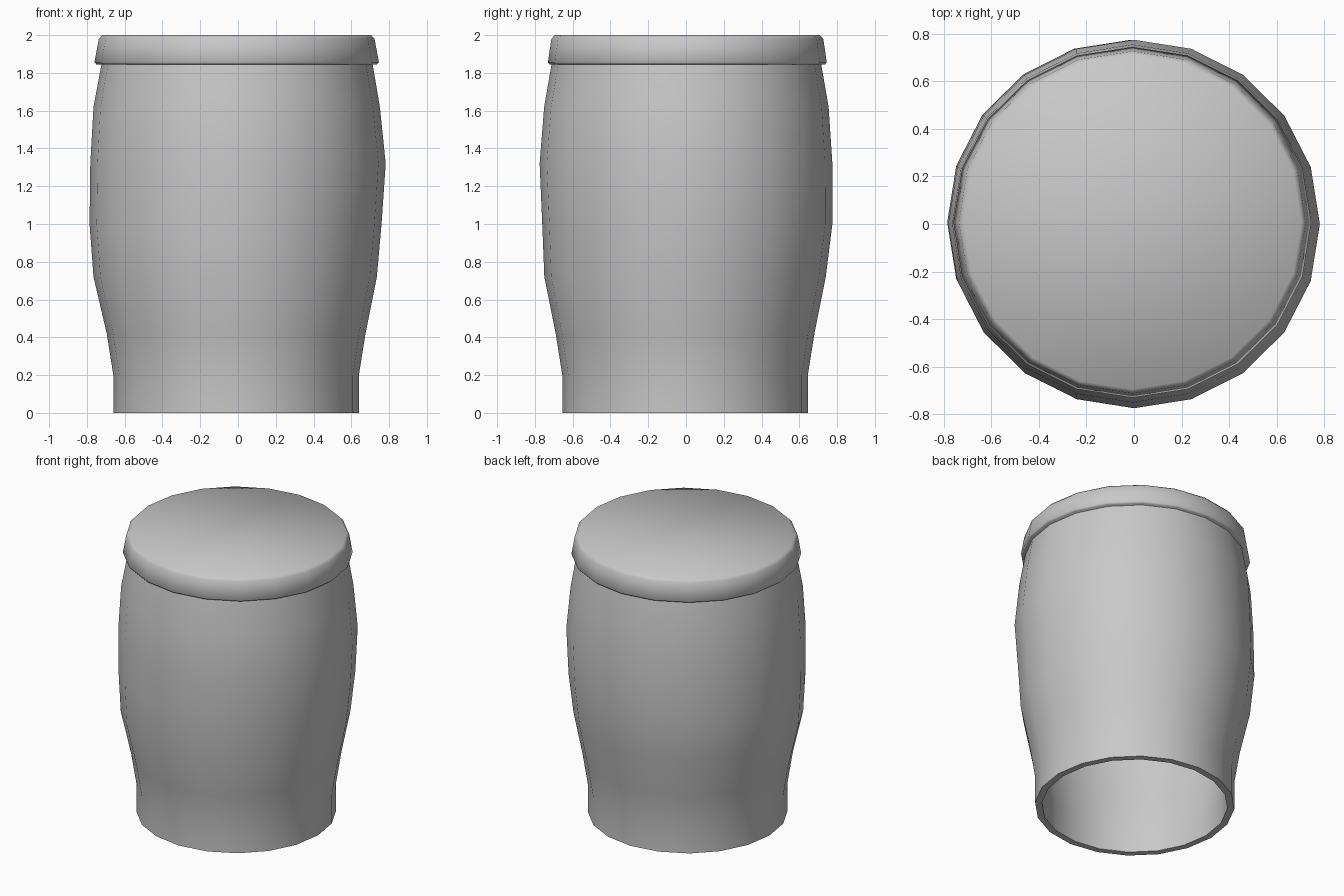
import bpy, bmesh, math

SIDES = 20
WALL = 0.045

cube = bpy.data.objects.get("Cube")
if cube:
    bpy.data.objects.remove(cube, do_unlink=True)

grey = bpy.data.materials.new("plain_grey")
grey.use_nodes = True
grey.diffuse_color = (0.58, 0.58, 0.58, 1)
grey.node_tree.nodes["Principled BSDF"].inputs["Base Color"].default_value = (0.58, 0.58, 0.58, 1)


def ring(bm, z, cx, cy, rx, ry):
    step = 2 * math.pi / SIDES
    return [bm.verts.new((cx + rx * math.cos(i * step), cy + ry * math.sin(i * step), z))
            for i in range(SIDES)]


def loft(name, sections, cap_ends):
    """Join slightly off-centre rings (z, centre x, centre y, radius x, radius y)."""
    bm = bmesh.new()
    rings = [ring(bm, *s) for s in sections]
    for a, b in zip(rings, rings[1:]):
        for i in range(SIDES):
            j = (i + 1) % SIDES
            bm.faces.new((a[i], a[j], b[j], b[i]))
    if cap_ends:
        bm.faces.new(rings[0])
        bm.faces.new(rings[-1])
    bmesh.ops.recalc_face_normals(bm, faces=bm.faces)
    mesh = bpy.data.meshes.new(name)
    bm.to_mesh(mesh)
    bm.free()
    mesh.materials.append(grey)
    obj = bpy.data.objects.new(name, mesh)
    bpy.context.collection.objects.link(obj)
    bpy.ops.object.select_all(action="DESELECT")
    obj.select_set(True)
    bpy.context.view_layer.objects.active = obj
    bpy.ops.object.shade_smooth_by_angle(angle=math.radians(60))
    return obj


# Hand-thrown jar body: outer skin up, then inner skin back down to the open foot
outer = [
    (0.00, -0.01, -0.005, 0.65, 0.65),
    (0.20, -0.01, -0.005, 0.65, 0.65),
    (0.42, -0.01, -0.005, 0.685, 0.685),
    (0.72, -0.015, -0.005, 0.75, 0.745),
    (1.00, -0.013, 0.007, 0.773, 0.768),
    (1.32, 0.00, 0.00, 0.782, 0.775),
    (1.62, -0.007, 0.002, 0.758, 0.753),
    (1.85, -0.005, 0.002, 0.717, 0.713),
]
inner = [(z, cx, cy, rx - WALL, ry - WALL) for z, cx, cy, rx, ry in reversed(outer)]
loft("jar_body", outer + inner + outer[:1], False)

# Lid: flared skirt with a bevelled top edge
loft("lid", [
    (1.845, -0.007, 0.007, 0.743, 0.73),
    (1.856, -0.007, 0.007, 0.753, 0.738),
    (1.98, -0.007, 0.007, 0.73, 0.72),
    (2.00, -0.007, 0.007, 0.712, 0.702),
], True)
